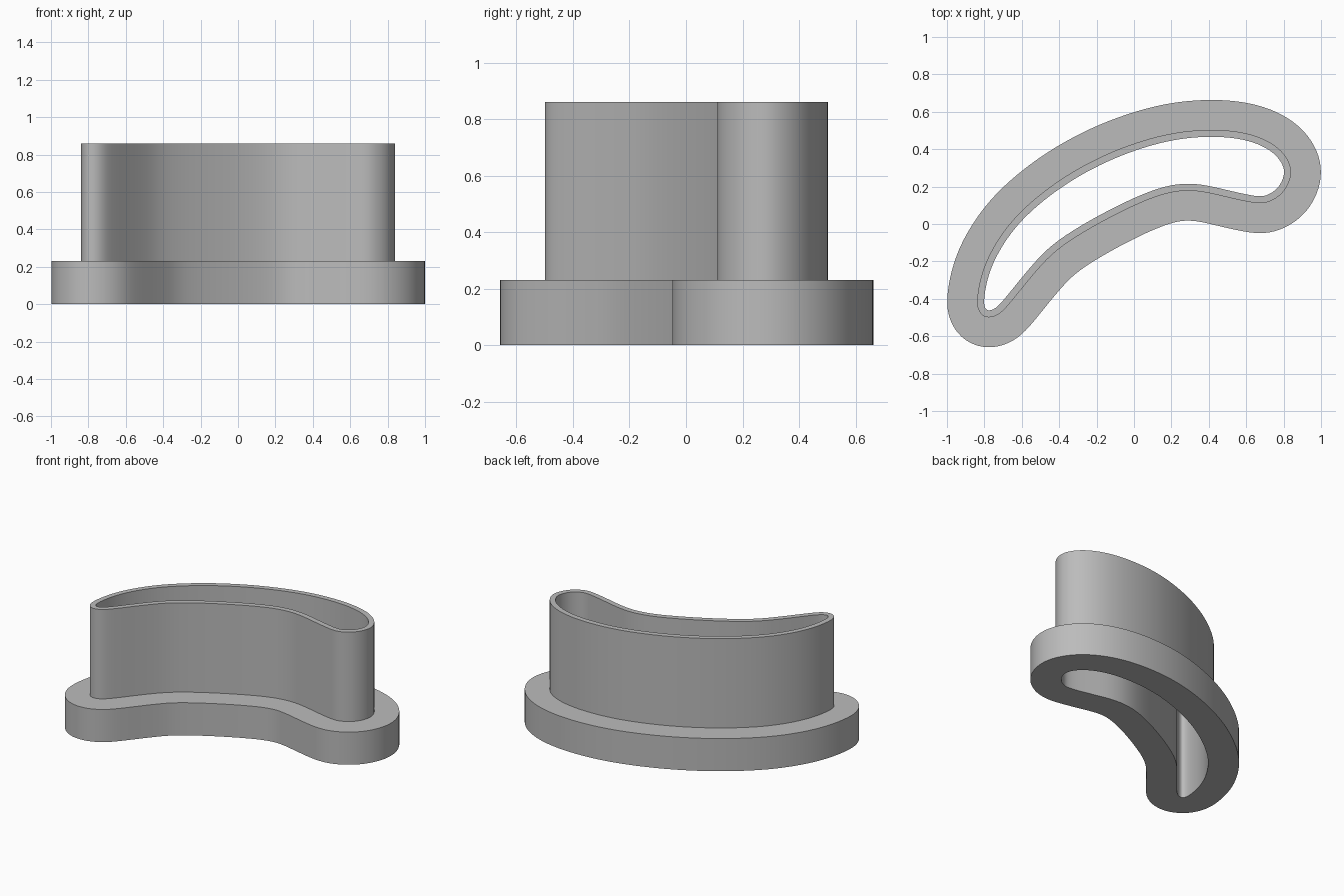
import bpy, bmesh, math
from mathutils import Vector

if "Cube" in bpy.data.objects:
    bpy.data.objects.remove(bpy.data.objects["Cube"], do_unlink=True)

FLANGE_TOP, WALL_TOP = 0.23, 0.86
FLANGE_OUT, WALL_THICK = 0.16, 0.037
STEPS = 6

# outer outline of the thin wall, clockwise from the narrow tip
outline = [Vector(p) for p in [
    (-.785, -.5), (-.825, -.473), (-.84, -.41), (-.815, -.27), (-.755, -.13),
    (-.65, .02), (-.5, .16), (-.31, .29), (-.08, .402), (.18, .482),
    (.42, .505), (.62, .482), (.76, .417), (.83, .33), (.838, .25),
    (.80, .172), (.735, .124), (.66, .11), (.51, .14), (.32, .18),
    (.135, .155), (-.13, .035), (-.39, -.12), (-.53, -.26), (-.66, -.42),
    (-.725, -.485)]]


def smooth_loop(pts):
    """Closed Catmull-Rom curve through the points, lightly relaxed."""
    out, n = [], len(pts)
    for i in range(n):
        a, b, c, d = (pts[(i + k) % n] for k in (-1, 0, 1, 2))
        for s in range(STEPS):
            t = s / STEPS
            out.append(0.5 * (2 * b + (c - a) * t + (2 * a - 5 * b + 4 * c - d) * t**2
                              + (3 * b - a - 3 * c + d) * t**3))
    for _ in range(6):
        out = [(out[i - 1] + 2 * p + out[(i + 1) % len(out)]) / 4 for i, p in enumerate(out)]
    return out


def offset(loop, dist):
    """Move a clockwise loop outward by dist along its normals."""
    res = []
    for i, p in enumerate(loop):
        t = (loop[(i + 1) % len(loop)] - loop[i - 1]).normalized()
        res.append(p + Vector((-t.y, t.x)) * dist)
    return res


wall = smooth_loop(outline)
hole = offset(wall, -WALL_THICK)
rim = offset(wall, FLANGE_OUT)

# rings of the stepped cross-section, from the hole round the outside and back
bm = bmesh.new()
section = [(hole, 0), (rim, 0), (rim, FLANGE_TOP), (wall, FLANGE_TOP),
           (wall, WALL_TOP), (hole, WALL_TOP)]
rings = [[bm.verts.new((p.x, p.y, z)) for p in loop] for loop, z in section]
for k, ring in enumerate(rings):
    nxt = rings[(k + 1) % len(rings)]
    for i in range(len(ring)):
        j = (i + 1) % len(ring)
        bm.faces.new((ring[i], ring[j], nxt[j], nxt[i]))
bmesh.ops.recalc_face_normals(bm, faces=bm.faces)
mesh = bpy.data.meshes.new("flanged_cutter")
bm.to_mesh(mesh)
bm.free()
body = bpy.data.objects.new("flanged_cutter", mesh)
bpy.context.collection.objects.link(body)

# plain grey
grey = bpy.data.materials.new("plain grey")
grey.use_nodes = True
grey.diffuse_color = (0.5, 0.5, 0.5, 1)
grey.node_tree.nodes["Principled BSDF"].inputs["Base Color"].default_value = (0.5, 0.5, 0.5, 1)
mesh.materials.append(grey)

# smooth walls, crisp corners
bpy.ops.object.select_all(action="DESELECT")
body.select_set(True)
bpy.context.view_layer.objects.active = body
bpy.ops.object.shade_smooth_by_angle(angle=math.radians(35))
